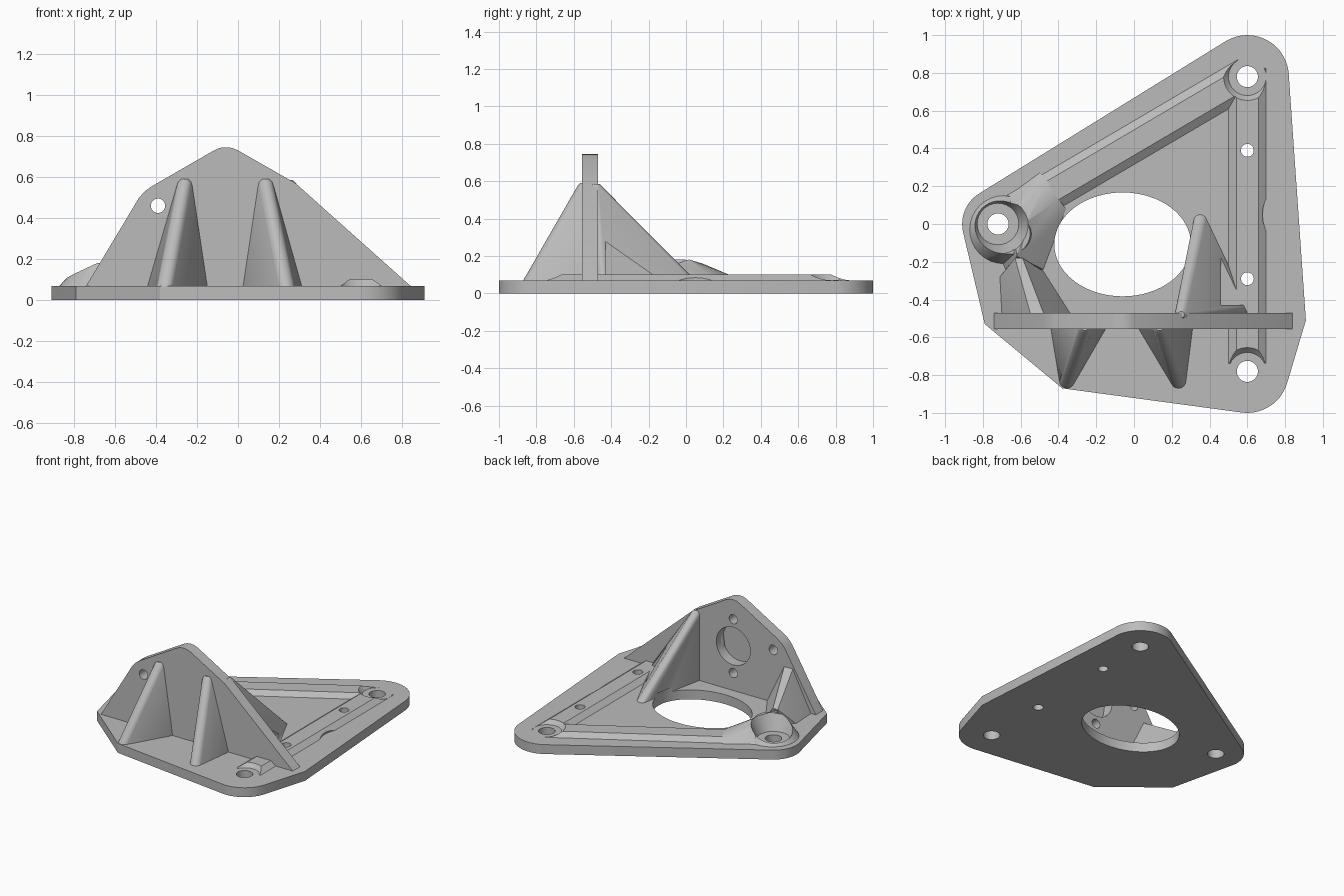
import bpy, bmesh, math
from mathutils import Vector

cube = bpy.data.objects.get("Cube")
if cube:
    bpy.data.objects.remove(cube)

mat = bpy.data.materials.new("plain grey")
mat.use_nodes = True
GREY = (0.5, 0.5, 0.5, 1)
mat.diffuse_color = GREY
mat.node_tree.nodes["Principled BSDF"].inputs["Base Color"].default_value = GREY

T = 0.07            # base thickness
BAR = 0.1           # bar top height
FRONT, BACK = -0.555, -0.47   # upright plate faces
EYE_X, EYE_Z = -0.06, 0.40
BOSS = (-0.72, 0.0)
CORNERS = [(0.6, 0.78), (0.6, -0.78)]


def make(name, bm):
    bmesh.ops.recalc_face_normals(bm, faces=bm.faces)
    mesh = bpy.data.meshes.new(name)
    bm.to_mesh(mesh)
    bm.free()
    mesh.materials.append(mat)
    ob = bpy.data.objects.new(name, mesh)
    bpy.context.collection.objects.link(ob)
    return ob


def hull(name, pts):
    bm = bmesh.new()
    for p in pts:
        bm.verts.new(p)
    res = bmesh.ops.convex_hull(bm, input=bm.verts)
    loose = {g for g in res["geom_interior"] + res["geom_unused"]
             if isinstance(g, bmesh.types.BMVert)}
    bmesh.ops.delete(bm, geom=list(loose), context="VERTS")
    bmesh.ops.dissolve_limit(bm, angle_limit=0.01, verts=bm.verts, edges=bm.edges)
    return make(name, bm)


def circle(c, r, z, n=32, ry=None):
    return [(c[0] + r * math.cos(k * math.tau / n),
             c[1] + (ry or r) * math.sin(k * math.tau / n), z) for k in range(n)]


def tube(c, r, z0, z1, r1=None, ry=None, n=32):
    return hull("cutter", circle(c, r, z0, n, ry) + circle(c, r1 or r, z1, n, ry))


def wall_tube(x, z, r, y0, y1):
    pts = circle((x, z), r, 0)
    return hull("cutter", [(p[0], y, p[1]) for p in pts for y in (y0, y1)])


def ball(p, r, n=12):
    p = Vector(p)
    out = []
    for i in range(1, n // 2):
        a = math.pi * i / (n // 2)
        out += [p + Vector((r * math.sin(a) * math.cos(k * math.tau / n),
                            r * math.sin(a) * math.sin(k * math.tau / n),
                            r * math.cos(a))) for k in range(n)]
    return out


def cut(obs, cutters):
    for c in cutters:
        c.hide_render = True
        for ob in obs:
            m = ob.modifiers.new("cut", "BOOLEAN")
            m.operation, m.solver, m.object = "DIFFERENCE", "EXACT", c
            bpy.context.view_layer.objects.active = ob
            bpy.ops.object.modifier_apply(modifier=m.name)
    for c in cutters:
        bpy.data.objects.remove(c)


# Base plate: rounded corners plus clipped corners
outline = [(0.91, -0.51), (-0.79, -0.53), (-0.38, -0.87)]
base = hull("base_plate", [p for z in (0, T) for p in
            circle(CORNERS[0], 0.22, z, 48) + circle(CORNERS[1], 0.22, z, 48)
            + circle(BOSS, 0.19, z, 48) + [(x, y, z) for x, y in outline]])


# Raised bars with sloping sides
def bar(name, a, b):
    a, b = Vector((*a, 0)), Vector((*b, 0))
    d = (b - a).normalized()
    s = Vector((-d.y, d.x, 0))
    pts = []
    for end, out in ((a, -d), (b, d)):
        for w, e, z in ((0.1, 0.05, T - 0.02), (0.1, 0.05, T), (0.058, 0, BAR)):
            pts += [end + out * e + s * k * w + Vector((0, 0, z)) for k in (-1, 1)]
    return hull(name, pts)


side_bar = bar("side_bar", (0.6, -0.69), (0.6, 0.78))
long_bar = bar("diagonal_bar", (0.56, 0.76), (-0.58, 0.09))

# Screw boss with a sloping top, and the ramp from the bar
low = T - 0.02
boss = hull("screw_boss", circle((-0.69, -0.03), 0.18, T) + circle((-0.69, -0.03), 0.18, low)
            + circle((-0.66, -0.05), 0.11, 0.18))
ramp = hull("boss_ramp", [(-0.46, 0.23, BAR), (-0.4, 0.13, BAR), (-0.36, 0.08, T),
            (-0.5, 0.27, T), (-0.8, 0.05, T), (-0.42, -0.04, T), (-0.48, -0.24, T), (-0.68, -0.24, T),
            (-0.56, 0.02, 0.18), (-0.62, -0.17, 0.19), (-0.65, 0.04, 0.18),
            (-0.6, 0, low), (-0.5, -0.1, low), (-0.5, 0.1, low)])
boss_rib = hull("boss_rib", [(-0.63, -0.18, 0.19), (-0.59, -0.18, 0.19),
                (-0.55, BACK, 0.36), (-0.48, BACK, 0.36),
                (-0.71, -0.28, T), (-0.7, BACK, T), (-0.34, BACK, T), (-0.48, -0.25, T),
                (-0.62, -0.2, T), (-0.52, BACK, low)])

# Upright plate
profile = [(-0.74, T - 0.01), (-0.74, T), (-0.485, 0.495), (-0.455, 0.53), (-0.42, 0.555),
           (-0.125, 0.725), (-0.09, 0.742), (-0.06, 0.745), (-0.03, 0.742), (0.0, 0.73),
           (0.24, 0.592), (0.28, 0.57), (0.84, T), (0.84, T - 0.01)]
upright = hull("upright_plate", [(x, y, z) for x, z in profile for y in (FRONT, BACK)])


# Front ribs: rounded crest, flared sides
def front_rib(name, top_x, foot_x, x0, x1):
    r = 0.04
    pts = ball((top_x, FRONT + 0.01, 0.555), r) + circle((foot_x, -0.83), r, T, 16)
    pts += [(x, y, z) for x in (x0, x1) for y in (FRONT, FRONT + 0.02) for z in (low, T)]
    return hull(name, pts)


front_rib("front_rib_a", -0.26, -0.355, -0.44, -0.15)
front_rib("front_rib_b", 0.135, 0.235, 0.025, 0.31)

# Back rib, relieved beside the side bar
back_rib = hull("back_rib", ball((0.25, BACK - 0.01, 0.555), 0.035)
                + circle((0.35, 0.015), 0.035, T, 16)
                + [(x, BACK, z) for x in (0.22, 0.62) for z in (low, T)])
relief = hull("cutter", [(x, y, z) for x in (0.46, 0.8) for y in (-0.43, 0.2)
                         for z in (BAR, 0.7)])
cut([back_rib], [relief])

# Openings and screw holes
cut([base, ramp, boss_rib, long_bar, back_rib],
    [tube((-0.06, -0.108), 0.362, -0.1, T + 0.03, ry=0.275, n=64)])
cut([side_bar, long_bar], [tube(c, 0.1, T, 0.3, 0.3) for c in CORNERS])
cut([side_bar], [tube((0.88, 0.05), 0.2, T, 0.2)])
cut([boss, ramp, boss_rib, long_bar], [tube(BOSS, 0.11, T, 0.4, 0.26)])
for c in CORNERS + [BOSS]:
    cut([base, side_bar, long_bar, boss, ramp], [tube(c, 0.056, -0.1, 0.4)])
for y in (0.39, -0.29):
    cut([base, side_bar], [tube((0.6, y), 0.034, -0.1, 0.3)])

# Round pockets in the upright and one through hole
cut([upright], [wall_tube(EYE_X, EYE_Z, 0.14, FRONT + 0.006, BACK + 0.1),
                wall_tube(EYE_X, EYE_Z + 0.2, 0.034, FRONT + 0.006, BACK + 0.1),
                wall_tube(EYE_X, EYE_Z - 0.2, 0.034, FRONT + 0.006, BACK + 0.1),
                wall_tube(-0.39, 0.46, 0.035, FRONT - 0.1, BACK + 0.1)])

# Smooth rounded faces, keep edges sharp
bpy.ops.object.select_all(action="DESELECT")
for ob in bpy.context.collection.objects:
    if ob.type == "MESH" and ob.data.materials and ob.data.materials[0] == mat:
        ob.select_set(True)
        bpy.context.view_layer.objects.active = ob
bpy.ops.object.shade_smooth_by_angle(angle=math.radians(30))
